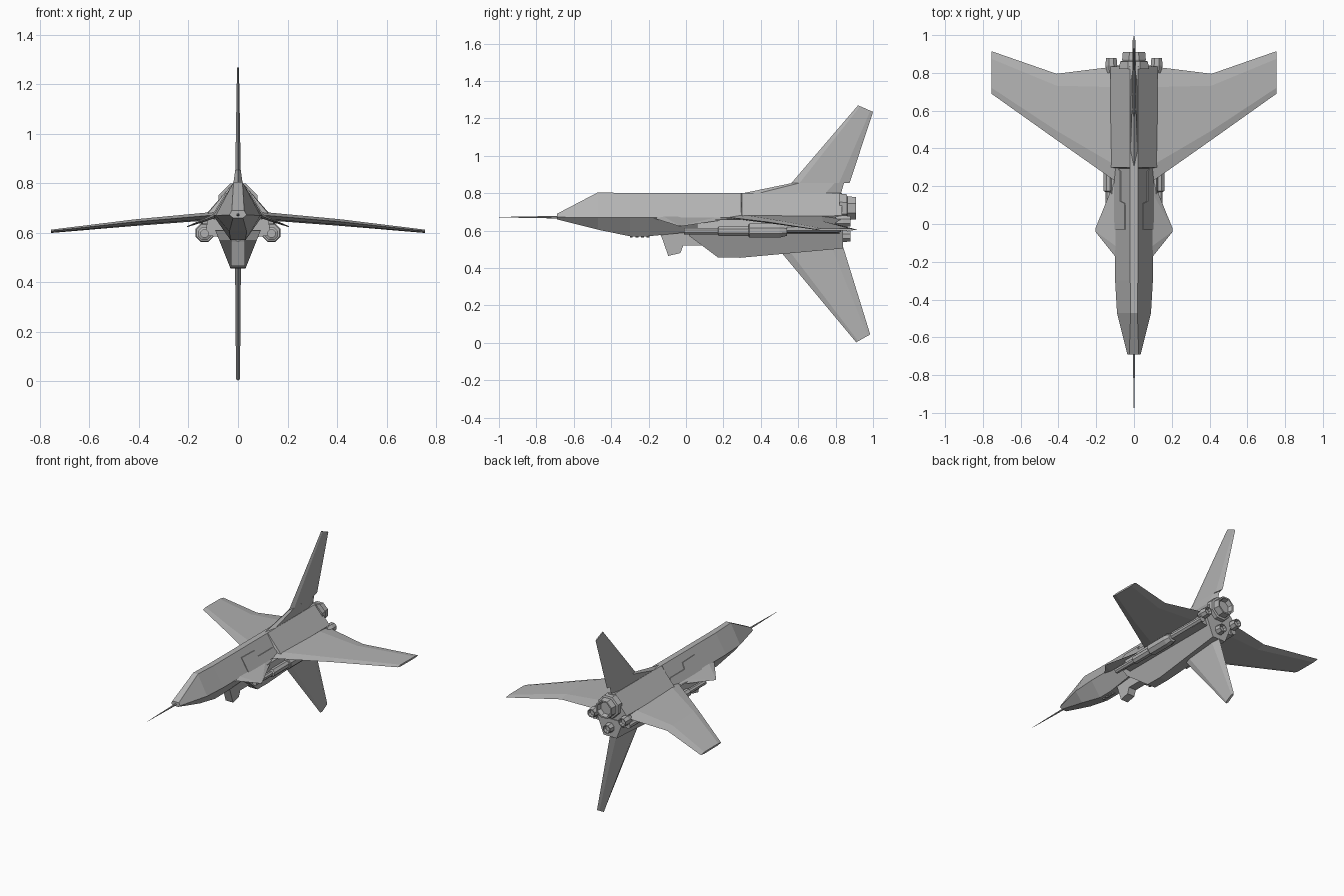
import bpy, bmesh, math
from mathutils import Vector

if "Cube" in bpy.data.objects:
    bpy.data.objects.remove(bpy.data.objects["Cube"], do_unlink=True)

grey = bpy.data.materials.new("airframe grey")
grey.use_nodes = True
grey.diffuse_color = (0.45, 0.45, 0.45, 1)
grey.node_tree.nodes["Principled BSDF"].inputs["Base Color"].default_value = (0.45, 0.45, 0.45, 1)


def finish(name, bm, mirror=False):
    bmesh.ops.recalc_face_normals(bm, faces=bm.faces)
    mesh = bpy.data.meshes.new(name)
    bm.to_mesh(mesh)
    bm.free()
    mesh.materials.append(grey)
    obj = bpy.data.objects.new(name, mesh)
    bpy.context.collection.objects.link(obj)
    if mirror:
        obj.modifiers.new("Mirror", 'MIRROR').use_mirror_merge = False
    return obj


def loft(name, rings, mirror=False):
    """Skin matching closed rings of points and cap both ends."""
    bm = bmesh.new()
    loops = [[bm.verts.new(p) for p in ring] for ring in rings]
    n = len(loops[0])
    for a, b in zip(loops, loops[1:]):
        for i in range(n):
            bm.faces.new((a[i], a[(i + 1) % n], b[(i + 1) % n], b[i]))
    bm.faces.new(loops[0])
    bm.faces.new(loops[-1])
    return finish(name, bm, mirror)


def blade(name, stations, axis, mirror=False):
    """Thin surface with bevelled edges: leading point, trailing point, half thickness."""
    rings = []
    for lead, trail, half in stations:
        a, b, t = Vector(lead), Vector(trail), Vector(axis) * half
        p, q = a.lerp(b, 0.14), a.lerp(b, 0.82)
        rings.append([a, p + t, q + t, b, q - t, p - t])
    return loft(name, rings, mirror)


def slab(name, profile, width):
    """Side profile of (y, z) points whose half width depends on height."""
    return loft(name, [[(s * width(z), y, z) for y, z in profile] for s in (-1, 1)])


def turned(name, x, z, profile, sides=8, mirror=False):
    """Faceted body along y from (y, radius) points."""
    rings = []
    for y, r in profile:
        angles = [math.tau * (i + 0.5) / sides for i in range(sides)]
        rings.append([(x + r * math.cos(a), y, z + r * math.sin(a)) for a in angles])
    return loft(name, rings, mirror)


# Fuselage: y, ridge half width, ridge z, waist half width, waist z, keel half width, keel z
hull = [
    (-0.69, 0.025, 0.69, 0.035, 0.672, 0.02, 0.66),
    (-0.47, 0.018, 0.805, 0.09, 0.67, 0.035, 0.605),
    (-0.30, 0.02, 0.80, 0.10, 0.67, 0.03, 0.57),
    (-0.20, 0.02, 0.80, 0.10, 0.67, 0.03, 0.57),
    (0.0, 0.02, 0.80, 0.10, 0.67, 0.04, 0.59),
    (0.295, 0.02, 0.80, 0.10, 0.67, 0.05, 0.60),
    (0.30, 0.02, 0.80, 0.125, 0.675, 0.08, 0.60),
    (0.835, 0.02, 0.80, 0.125, 0.68, 0.08, 0.60),
]
loft("fuselage", [[(a, y, b), (c, y, d), (e, y, f), (-e, y, f), (-c, y, d), (-a, y, b)]
                  for y, a, b, c, d, e, f in hull])

# Raised side panels with a stepped upper edge
panel = [(-0.03, 0.67), (-0.03, 0.76), (0.11, 0.757), (0.12, 0.72),
         (0.28, 0.72), (0.30, 0.69), (0.30, 0.67)]
loft("side_panel", [[(0.10 - (z - 0.67) * 0.615 + d, y, z) for y, z in panel]
                    for d in (-0.01, 0.005)], mirror=True)

# Belly with slanted front, and chin fairing
slab("belly", [(0.0, 0.61), (0.02, 0.57), (0.17, 0.457), (0.29, 0.455), (0.84, 0.505), (0.84, 0.63)],
     lambda z: 0.03 + (z - 0.455) * 0.4)
slab("chin_fairing", [(-0.15, 0.60), (-0.13, 0.565), (-0.095, 0.465), (-0.03, 0.48), (-0.015, 0.52),
                      (0.10, 0.52), (0.10, 0.60)], lambda z: 0.028)
for i in range(4):
    turned(f"chin_stud_{i + 1}", 0, 0.575, [(-0.30 + i * 0.03, 0.012), (-0.285 + i * 0.03, 0.012)])

# Nose probe
turned("nose_probe", 0, 0.672, [(-1.0, 0.001), (-0.85, 0.004), (-0.67, 0.007)], 6)

# Wings and forward strakes
blade("wing", [((0.09, 0.22, 0.672), (0.09, 0.835, 0.665), 0.014),
               ((0.41, 0.445, 0.645), (0.41, 0.795, 0.638), 0.011),
               ((0.755, 0.69, 0.607), (0.755, 0.915, 0.605), 0.006)], (0, 0, 1), True)
blade("strake", [((0.085, -0.19, 0.672), (0.085, 0.27, 0.668), 0.009),
                 ((0.205, -0.04, 0.625), (0.205, -0.025, 0.625), 0.002)], (0, 0, 1), True)

# Upper and lower tail fins
blade("upper_fin", [((0, 0.28, 0.795), (0, 0.82, 0.77), 0.02),
                    ((0, 0.57, 0.855), (0, 0.845, 0.855), 0.011)], (1, 0, 0))
blade("upper_fin_blade", [((0, 0.56, 0.85), (0, 0.875, 0.855), 0.011),
                          ((0, 0.92, 1.27), (0, 1.0, 1.235), 0.004)], (1, 0, 0))
blade("lower_fin", [((0, 0.50, 0.495), (0, 0.838, 0.52), 0.012),
                    ((0, 0.91, 0.003), (0, 0.985, 0.045), 0.008)], (1, 0, 0))

# Side pods slung under the wing roots
turned("pod_barrel", 0.135, 0.597, [(-0.01, 0.018), (0.17, 0.018), (0.175, 0.028), (0.34, 0.028)], 8, True)
turned("pod_body", 0.135, 0.60, [(0.335, 0.036), (0.34, 0.04), (0.50, 0.04), (0.54, 0.03)], 8, True)
turned("pod_tail", 0.13, 0.61, [(0.53, 0.022), (0.83, 0.02)], 8, True)
loft("pod_pylon", [[(x, y, z) for x, z in ((0.05, 0.65), (0.12, 0.66), (0.135, 0.59), (0.05, 0.58))]
                   for y in (0.06, 0.82)], True)

# Engine nozzles with recessed mouths
turned("tail_collar", 0, 0.72, [(0.82, 0.085), (0.86, 0.08), (0.865, 0.06)])
turned("main_nozzle", 0, 0.72, [(0.84, 0.06), (0.87, 0.068), (0.91, 0.064), (0.91, 0.054), (0.88, 0.045)])
small = [(0.80, 0.026), (0.84, 0.034), (0.88, 0.03), (0.88, 0.024), (0.86, 0.02)]
turned("side_nozzle", 0.12, 0.65, small, 8, True)
turned("lower_nozzle", 0, 0.57, small)
